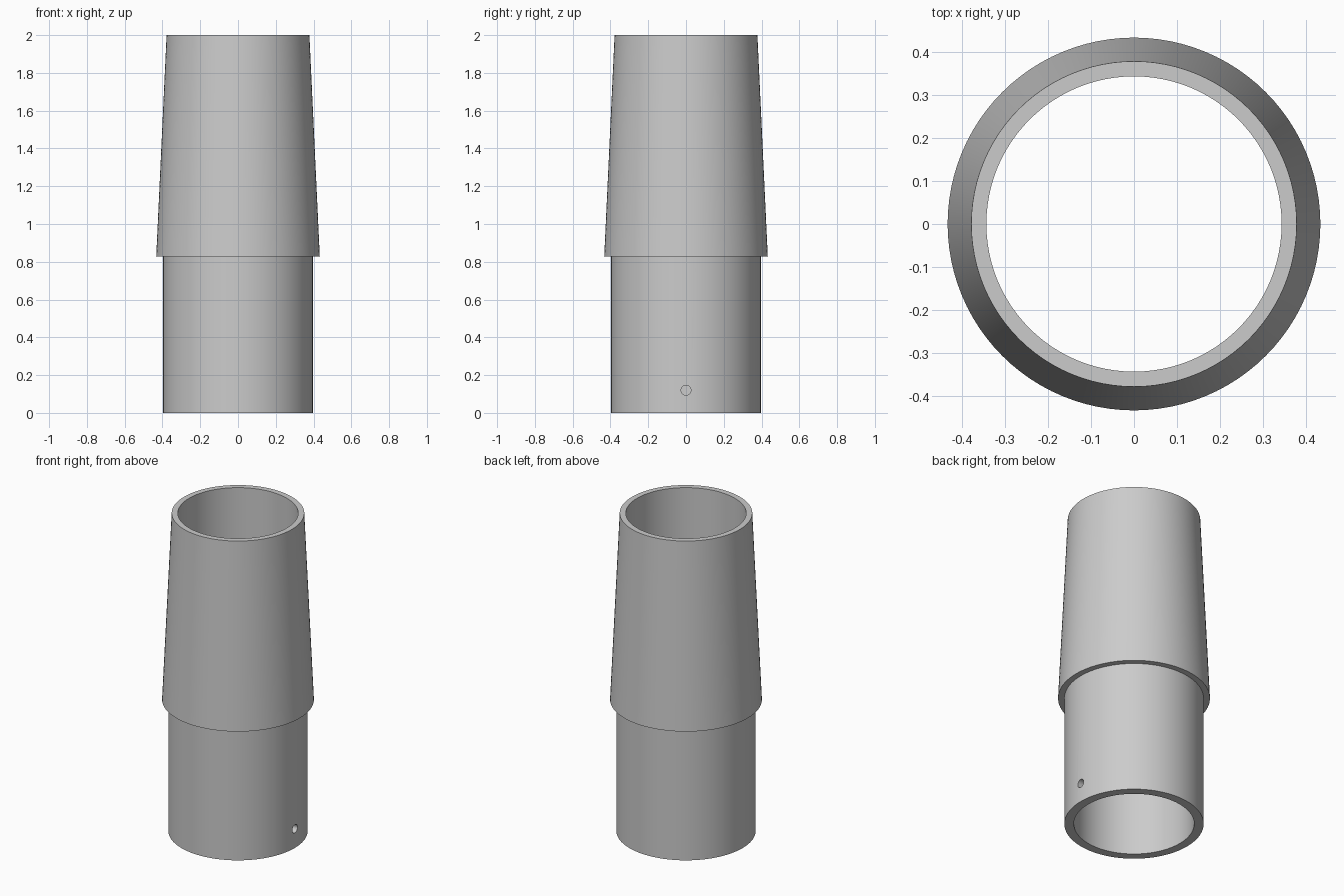
import bpy
import bmesh
import math
from mathutils import Matrix

SEGMENTS = 96

if "Cube" in bpy.data.objects:
    bpy.data.objects.remove(bpy.data.objects["Cube"], do_unlink=True)

# Plain grey for the whole part
grey = bpy.data.materials.new("grey")
grey.use_nodes = True
colour = (0.6, 0.6, 0.6, 1)
grey.diffuse_color = colour
grey.node_tree.nodes["Principled BSDF"].inputs["Base Color"].default_value = colour


def add_object(name, bm):
    mesh = bpy.data.meshes.new(name)
    bmesh.ops.recalc_face_normals(bm, faces=bm.faces)
    bm.to_mesh(mesh)
    bm.free()
    mesh.materials.append(grey)
    obj = bpy.data.objects.new(name, mesh)
    bpy.context.collection.objects.link(obj)
    return obj


def lathe(name, profile):
    """Revolve a closed (radius, z) profile around the z axis."""
    bm = bmesh.new()
    verts = [bm.verts.new((r, 0, z)) for r, z in profile]
    edges = [bm.edges.new((a, b)) for a, b in zip(verts, verts[1:] + verts[:1])]
    bmesh.ops.spin(bm, geom=verts + edges, axis=(0, 0, 1), cent=(0, 0, 0),
                   angle=math.tau, steps=SEGMENTS, use_merge=True)
    bmesh.ops.remove_doubles(bm, verts=bm.verts, dist=1e-4)
    return add_object(name, bm)


# Hollow tube: straight spigot, overhanging step, tapered sleeve, plain bore
adapter = lathe("hose_adapter", [
    (0.397, 0), (0.397, 0.827), (0.433, 0.827), (0.378, 2), (0.343, 2), (0.343, 0),
])

# Small round hole through the left wall of the spigot
bm = bmesh.new()
bmesh.ops.create_cone(bm, cap_ends=True, segments=24, radius1=0.026, radius2=0.026,
                      depth=0.2,
                      matrix=Matrix.Translation((0.37, 0, 0.12)) @ Matrix.Rotation(math.pi / 2, 4, 'Y'))
cutter = add_object("hole_cutter", bm)
cutter.hide_render = True

drill = adapter.modifiers.new("pin_hole", 'BOOLEAN')
drill.operation = 'DIFFERENCE'
drill.solver = 'EXACT'
drill.object = cutter

bpy.context.view_layer.objects.active = adapter
adapter.select_set(True)
bpy.ops.object.modifier_apply(modifier=drill.name)
bpy.data.objects.remove(cutter, do_unlink=True)
bpy.ops.object.shade_smooth_by_angle(angle=math.radians(30))
